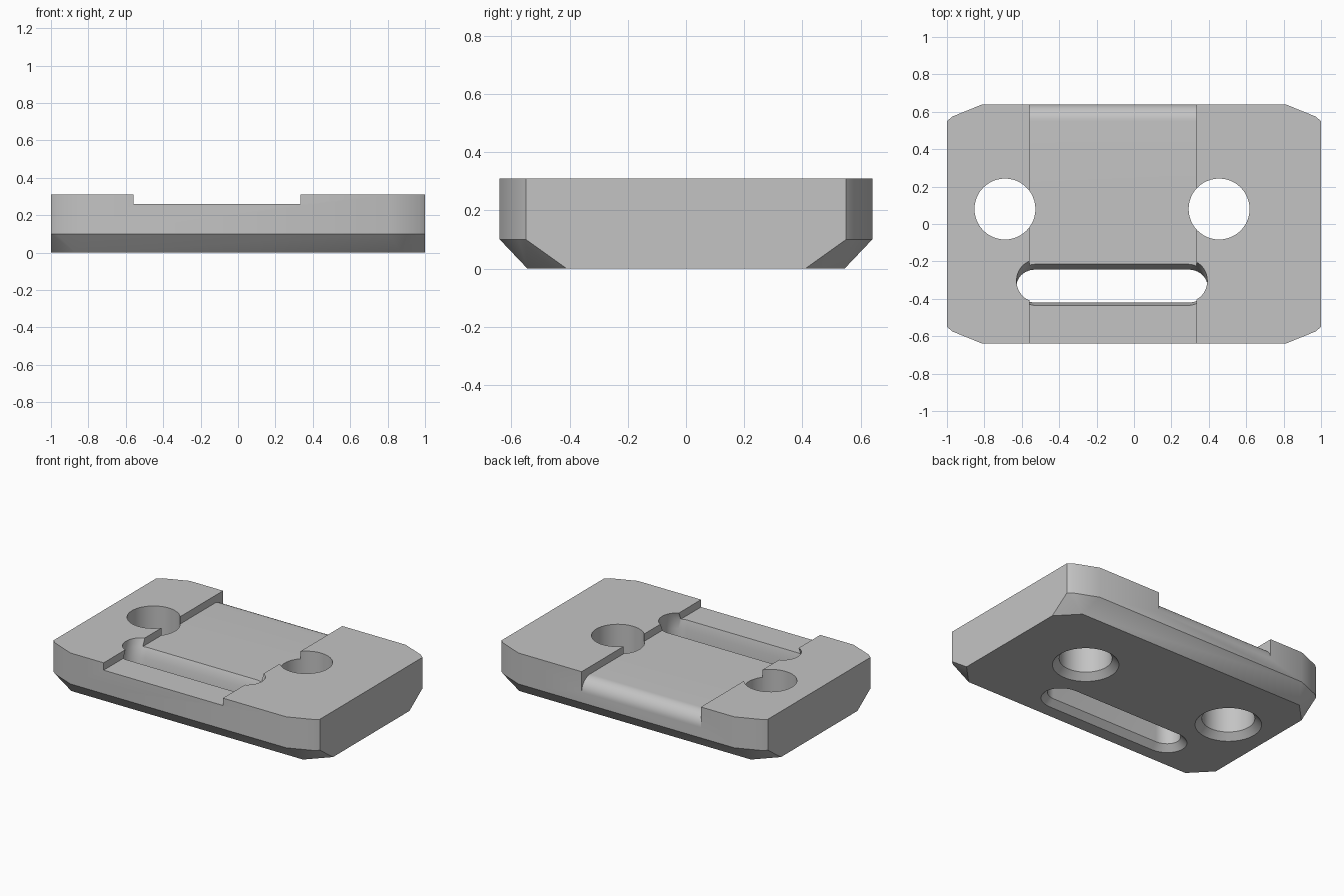
import bpy, bmesh, math

if "Cube" in bpy.data.objects:
    bpy.data.objects.remove(bpy.data.objects["Cube"])

grey = bpy.data.materials.new("plain grey")
grey.use_nodes = True
colour = (0.55, 0.55, 0.55, 1)
grey.diffuse_color = colour
grey.node_tree.nodes["Principled BSDF"].inputs["Base Color"].default_value = colour


def make(name, bm):
    bmesh.ops.recalc_face_normals(bm, faces=bm.faces)
    mesh = bpy.data.meshes.new(name)
    bm.to_mesh(mesh)
    bm.free()
    obj = bpy.data.objects.new(name, mesh)
    mesh.materials.append(grey)
    bpy.context.collection.objects.link(obj)
    return obj


def loft(name, rings):
    """Solid through a stack of rings with equal point counts."""
    bm = bmesh.new()
    loops = [[bm.verts.new(p) for p in ring] for ring in rings]
    for a, b in zip(loops, loops[1:]):
        for i in range(len(a)):
            j = (i + 1) % len(a)
            bm.faces.new((a[i], a[j], b[j], b[i]))
    bm.faces.new(loops[0])
    bm.faces.new(loops[-1])
    return make(name, bm)


def stadium(cx, cy, z, rx, ry, half=0, n=24):
    """Ring with rounded ends; half = 0 gives a circle."""
    pts = []
    for side, start in ((1, -math.pi / 2), (-1, math.pi / 2)):
        for i in range(n + 1):
            if half == 0 and i == n:
                continue
            a = start + math.pi * i / n
            pts.append((cx + side * half + rx * math.cos(a), cy + ry * math.sin(a), z))
    return pts


# Plate body: clipped corners, bevelled underside
top, ledge = 0.31, 0.10
corner = [(1, 0.55), (0.97, 0.575), (0.81, 0.64)]
foot = [(1, 0.41), (0.87, 0.545)]
bm = bmesh.new()
for sx in (-1, 1):
    for sy in (-1, 1):
        for x, y in corner:
            for z in (ledge, top):
                bm.verts.new((sx * x, sy * y, z))
        for x, y in foot:
            bm.verts.new((sx * x, sy * y, 0))
bmesh.ops.convex_hull(bm, input=bm.verts)
bmesh.ops.dissolve_limit(bm, angle_limit=0.01, verts=bm.verts, edges=bm.edges)
plate = make("plate", bm)

# Shallow channel across the top, rolling down at the back edge
r = 0.09
profile = [(-0.8, 0.5), (-0.8, 0.26)]
for i in range(13):
    a = math.pi / 2 * i / 12
    profile.append((0.55 + r * math.sin(a), 0.26 - r + r * math.cos(a)))
profile += [(0.8, 0.26 - r), (0.8, 0.5)]
cutters = [loft("channel_cutter", [[(x, y, z) for y, z in profile] for x in (-0.56, 0.335)])]

# Two round holes, flared underneath
for name, x in (("right_hole_cutter", -0.69), ("left_hole_cutter", 0.455)):
    levels = [(-0.02, 0.225), (0.042, 0.163), (0.4, 0.163)]
    cutters.append(loft(name, [stadium(x, 0.08, z, s, s) for z, s in levels]))

# Long slot: leaning mouth, straight throat, flared underside
levels = [(-0.02, -0.332, 0.16, 0.145), (0.04, -0.332, 0.1, 0.088),
          (0.2, -0.332, 0.1, 0.088), (0.26, -0.325, 0.1, 0.11),
          (0.33, -0.295, 0.1, 0.11)]
cutters.append(loft("slot_cutter", [stadium(-0.118, y, z, rx, ry, 0.41)
                                    for z, y, rx, ry in levels]))

bpy.context.view_layer.objects.active = plate
for cutter in cutters:
    cutter.hide_render = True
    mod = plate.modifiers.new(cutter.name, "BOOLEAN")
    mod.operation = "DIFFERENCE"
    mod.solver = "EXACT"
    mod.object = cutter
    bpy.ops.object.modifier_apply(modifier=mod.name)
    bpy.data.objects.remove(cutter)

bpy.ops.object.select_all(action="DESELECT")
plate.select_set(True)
bpy.ops.object.shade_smooth_by_angle(angle=math.radians(30))
